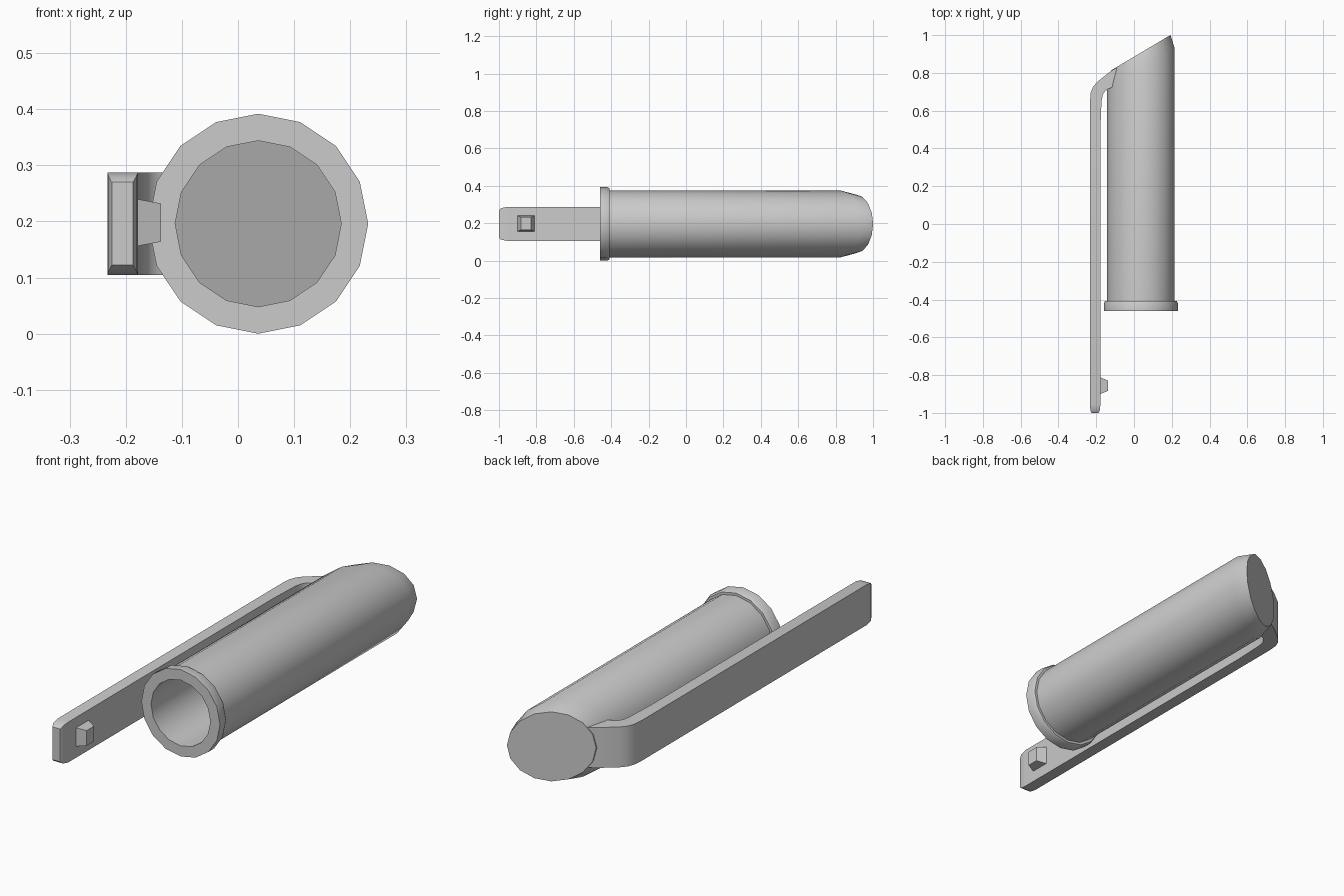
import bpy, bmesh, math

if "Cube" in bpy.data.objects:
    bpy.data.objects.remove(bpy.data.objects["Cube"])

CX, CZ, SIDES = 0.036, 0.196, 16
SLOPE = 0.595


def loft(name, rings, cap_start=True, cap_end=True, closed=False):
    """Bridge successive rings of points into one skin."""
    bm = bmesh.new()
    loops = [[bm.verts.new(p) for p in r] for r in rings]
    pairs = list(zip(loops, loops[1:]))
    if closed:
        pairs.append((loops[-1], loops[0]))
    for a, b in pairs:
        n = len(a)
        for i in range(n):
            j = (i + 1) % n
            bm.faces.new((a[i], a[j], b[j], b[i]))
    if not closed:
        if cap_start:
            bm.faces.new(loops[0])
        if cap_end:
            bm.faces.new(loops[-1])
    bmesh.ops.recalc_face_normals(bm, faces=bm.faces)
    me = bpy.data.meshes.new(name)
    bm.to_mesh(me)
    bm.free()
    ob = bpy.data.objects.new(name, me)
    bpy.context.collection.objects.link(ob)
    bpy.ops.object.select_all(action='DESELECT')
    ob.select_set(True)
    bpy.context.view_layer.objects.active = ob
    bpy.ops.object.shade_smooth_by_angle(angle=math.radians(30))
    return ob


def ring(r, y, slope=0.0):
    """Circle around the tube axis; slope tilts it along x."""
    pts = []
    for i in range(SIDES):
        a = 2 * math.pi * i / SIDES
        dx = r * math.cos(a)
        pts.append((CX + dx, y + slope * dx, CZ + r * math.sin(a)))
    return pts


# hollow barrel with slanted, chamfered closed end and slanted bore bottom
loft("barrel", [
    ring(0.148, 0.777, SLOPE),
    ring(0.148, -0.455),
    ring(0.179, -0.455),
    ring(0.179, 0.825, SLOPE),
    ring(0.157, 0.907, SLOPE),
])

# collar around the open mouth
loft("mouth_collar", [
    ring(0.148, -0.46), ring(0.196, -0.46), ring(0.196, -0.42),
    ring(0.19, -0.408), ring(0.148, -0.408),
], closed=True)

# clip: (outer x, y), (inner x, y), half width at each station
stations = [
    ((-0.225, -1.0), (-0.187, -1.0), 0.074),
    ((-0.231, -0.987), (-0.181, -0.987), 0.085),
    ((-0.233, -0.955), (-0.178, -0.955), 0.091),
    ((-0.233, 0.50), (-0.178, 0.50), 0.091),
    ((-0.233, 0.65), (-0.172, 0.65), 0.091),
    ((-0.229, 0.695), (-0.166, 0.682), 0.091),
    ((-0.217, 0.726), (-0.155, 0.702), 0.091),
    ((-0.195, 0.752), (-0.140, 0.713), 0.091),
    ((-0.130, 0.804), (-0.120, 0.722), 0.091),
    ((-0.080, 0.836), (-0.080, 0.745), 0.091),
]
loft("clip", [
    [(o[0], o[1], CZ - w), (i[0], i[1], CZ - w),
     (i[0], i[1], CZ + w), (o[0], o[1], CZ + w)]
    for o, i, w in stations
])


# small tapered gripping nub on the inside of the clip
def rect(x, y0, y1, hz):
    z = CZ + 0.002
    return [(x, y0, z - hz), (x, y1, z - hz), (x, y1, z + hz), (x, y0, z + hz)]


loft("clip_nub", [
    rect(-0.185, -0.903, -0.808, 0.043),
    rect(-0.137, -0.883, -0.830, 0.034),
])
